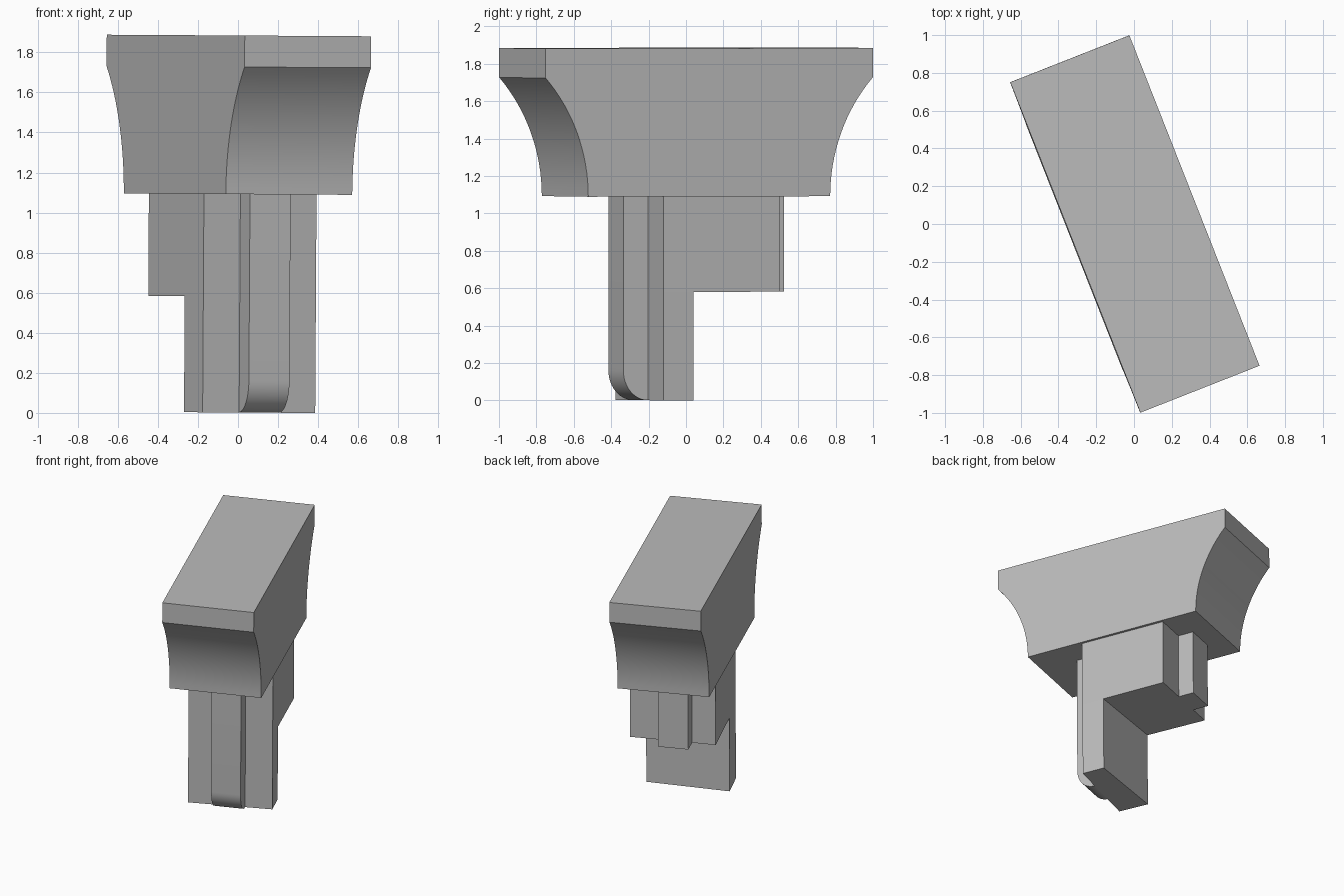
import bpy, bmesh, math
from mathutils import Vector, Matrix

cube = bpy.data.objects.get("Cube")
if cube:
    bpy.data.objects.remove(cube, do_unlink=True)

# Plan axes of the turned bracket: U across the short side, V along the long side
TURN = math.radians(21.5)
U = Vector((math.cos(TURN), math.sin(TURN), 0))
V = Vector((-math.sin(TURN), math.cos(TURN), 0))
UP = Vector((0, 0, 1))

# Slight lean of the whole piece
LEAN = (Matrix.Translation((0, 0, 1.092)) @ Matrix.Rotation(0.006, 4, 'Y')
        @ Matrix.Translation((0, 0, -1.09)))

grey = bpy.data.materials.new("plain_grey")
grey.use_nodes = True
colour = (0.5, 0.5, 0.5, 1)
grey.diffuse_color = colour
grey.node_tree.nodes["Principled BSDF"].inputs["Base Color"].default_value = colour


def finish(name, bm):
    bmesh.ops.recalc_face_normals(bm, faces=bm.faces[:])
    bm.transform(LEAN)
    mesh = bpy.data.meshes.new(name)
    bm.to_mesh(mesh)
    bm.free()
    mesh.materials.append(grey)
    obj = bpy.data.objects.new(name, mesh)
    bpy.context.collection.objects.link(obj)
    return obj


def extrude_up(bm, faces, offset, keep):
    out = bmesh.ops.extrude_face_region(bm, geom=faces, use_keep_orig=keep)
    verts = [g for g in out["geom"] if isinstance(g, bmesh.types.BMVert)]
    bmesh.ops.translate(bm, verts=verts, vec=offset)


def prism(name, points, offset):
    bm = bmesh.new()
    face = bm.faces.new([bm.verts.new(p) for p in points])
    extrude_up(bm, [face], offset, True)
    return finish(name, bm)


# Head: slab with concave flared ends
HALF, FOOT, FLARE, BASE, LIP, TOP = 0.339, 0.695, 0.94, 1.09, 1.725, 1.882
run, rise = FLARE - FOOT, LIP - BASE
radius = (run ** 2 + rise ** 2) / (2 * run)
sweep = math.asin(rise / radius)
side = []
for i in range(17):
    a = sweep * i / 16
    side.append((FOOT + radius * (1 - math.cos(a)), BASE + radius * math.sin(a)))
side.append((FLARE, TOP))
profile = side + [(-v, z) for v, z in reversed(side)]
head = prism("flared_head", [V * v + UP * z - U * HALF for v, z in profile], U * HALF * 2)

# Stem: rear block with a back rib, and a front leg running down to the floor
STEP = 0.58
bm = bmesh.new()


def at(x, y):
    return bm.verts.new((x, y, STEP))


front_left, front_right = at(-0.17, -0.376), at(0.392, -0.12)
step_right, step_left = at(0.327, 0.04), at(-0.263, -0.164)
back = [at(0.145, 0.50), at(-0.076, 0.413), at(-0.12, 0.525),
        at(-0.327, 0.443), at(-0.283, 0.331), at(-0.445, 0.267)]
leg = bm.faces.new([front_left, front_right, step_right, step_left])
rear = bm.faces.new([step_left, step_right] + back)
extrude_up(bm, [leg, rear], UP * (BASE - STEP), True)
extrude_up(bm, [leg], UP * -STEP, False)
bmesh.ops.recalc_face_normals(bm, faces=bm.faces[:])
bmesh.ops.dissolve_limit(bm, angle_limit=math.radians(1),
                         verts=bm.verts[:], edges=bm.edges[:])
stem = finish("stepped_stem", bm)

# Front rib with a rounded toe
DEPTH, TOE = 0.14, 0.16
toe = [(DEPTH * (1 - math.cos(a)), TOE * (1 - math.sin(a)))
       for a in (math.pi / 2 * i / 12 for i in range(13))]
outline = [(0, BASE)] + toe + [(0.2, 0.003), (0.2, BASE)]
corner = Vector((0.06, -0.415, 0))
rib = prism("front_rib", [corner + V * d + UP * z for d, z in outline], U * 0.218)

# Smooth the curves, keep the corners sharp
for obj in (head, stem, rib):
    obj.select_set(True)
bpy.context.view_layer.objects.active = head
bpy.ops.object.shade_smooth_by_angle(angle=math.radians(25))
